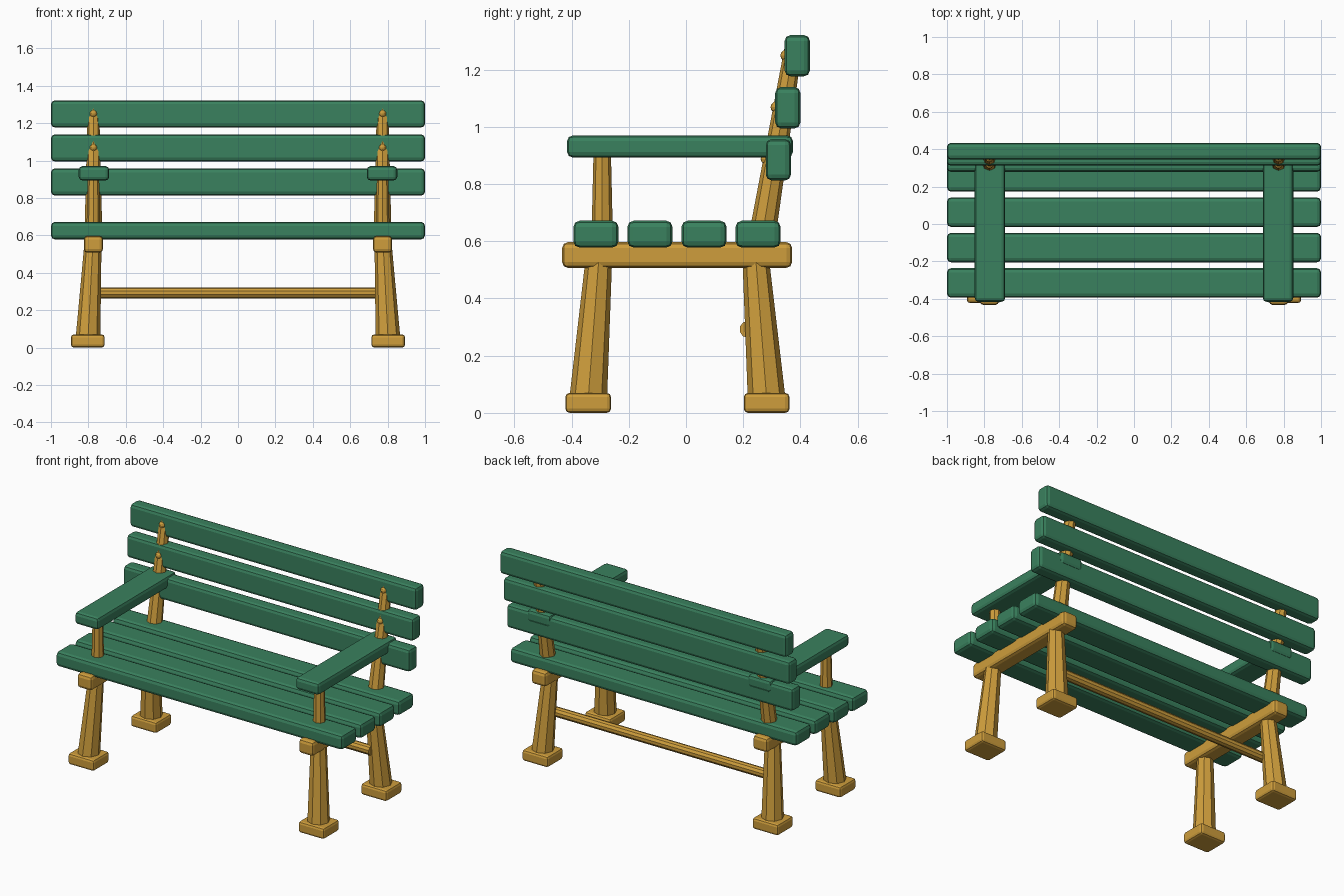
import bpy, bmesh
from mathutils import Vector

if "Cube" in bpy.data.objects:
    bpy.data.objects.remove(bpy.data.objects["Cube"])


def material(name, color):
    m = bpy.data.materials.new(name)
    m.diffuse_color = (*color, 1)
    m.use_nodes = True
    m.node_tree.nodes["Principled BSDF"].inputs["Base Color"].default_value = m.diffuse_color
    return m


GREEN = material("green_paint", (0.042, 0.22, 0.112))
WOOD = material("golden_wood", (0.62, 0.34, 0.045))


def finish(bm, name, mat):
    bmesh.ops.recalc_face_normals(bm, faces=bm.faces)
    me = bpy.data.meshes.new(name)
    bm.to_mesh(me)
    bm.free()
    me.materials.append(mat)
    ob = bpy.data.objects.new(name, me)
    bpy.context.collection.objects.link(ob)
    return ob


def block(name, x, y, z, mat, bevel=0.02):
    """Rounded box from (min, max) ranges on each axis."""
    bm = bmesh.new()
    bmesh.ops.create_cube(bm, size=1)
    for v in bm.verts:
        v.co = Vector([(r[0] + r[1]) / 2 + c * (r[1] - r[0]) for c, r in zip(v.co, (x, y, z))])
    bmesh.ops.bevel(bm, geom=bm.edges[:], offset=bevel, segments=2, profile=0.5, affect='EDGES')
    return finish(bm, name, mat)


def post(name, bottom, top, r1, r2, mat=WOOD):
    """Tapered octagonal post, sheared so its ends stay level."""
    bm = bmesh.new()
    bmesh.ops.create_cone(bm, cap_ends=True, segments=8, radius1=r1, radius2=r2, depth=1)
    a, b = Vector(bottom), Vector(top)
    for v in bm.verts:
        p = b if v.co.z > 0 else a
        v.co = Vector((p.x + v.co.x, p.y + v.co.y, p.z))
    return finish(bm, name, mat)


# Seat slats
for i in range(4):
    y = -0.315 + i * 0.189
    block(f"seat_slat_{i + 1}", (-1, 1), (y - 0.079, y + 0.079), (0.578, 0.672), GREEN, 0.022)

# Back slats, each stepped backwards
for i in range(3):
    y, z = 0.323 + i * 0.033, 0.885 + i * 0.182
    block(f"back_slat_{i + 1}", (-1, 1), (y - 0.044, y + 0.044), (z - 0.072, z + 0.072), GREEN, 0.02)

for s, side in ((-1, "left"), (1, "right")):
    def span(c, w):
        return s * c - w / 2, s * c + w / 2

    # Side rail and armrest
    block(f"{side}_side_rail", span(0.773, 0.103), (-0.433, 0.371), (0.507, 0.597), WOOD)
    block(f"{side}_armrest", span(0.77, 0.163), (-0.416, 0.374), (0.893, 0.97), GREEN)

    # Legs and feet
    for part, yb, yt in (("front", -0.342, -0.304), ("back", 0.282, 0.243)):
        post(f"{side}_{part}_leg", (s * 0.802, yb, 0.05), (s * 0.776, yt, 0.55), 0.066, 0.046)
        block(f"{side}_{part}_foot", span(0.803, 0.18), (yb - 0.08, yb + 0.08), (0, 0.07), WOOD, 0.015)

    # Arm support and slanted back post
    post(f"{side}_arm_support", (s * 0.773, -0.293, 0.55), (s * 0.773, -0.293, 0.93), 0.039, 0.03)
    post(f"{side}_back_post", (s * 0.773, 0.255, 0.55), (s * 0.773, 0.376, 1.28), 0.049, 0.031)

    # Round bolt heads on the back post
    for i in range(3):
        bm = bmesh.new()
        bmesh.ops.create_uvsphere(bm, u_segments=10, v_segments=6, radius=0.02)
        bmesh.ops.translate(bm, verts=bm.verts, vec=(s * 0.773, 0.281 + i * 0.0345, 0.888 + i * 0.181))
        finish(bm, f"{side}_bolt_head_{i + 1}", WOOD)

# Stretcher between the back legs
bm = bmesh.new()
bmesh.ops.create_cone(bm, cap_ends=True, segments=10, radius1=0.03, radius2=0.03, depth=1.56)
for v in bm.verts:
    v.co = Vector((v.co.z, 0.217 + v.co.x, 0.292 + v.co.y))
finish(bm, "stretcher", WOOD)
